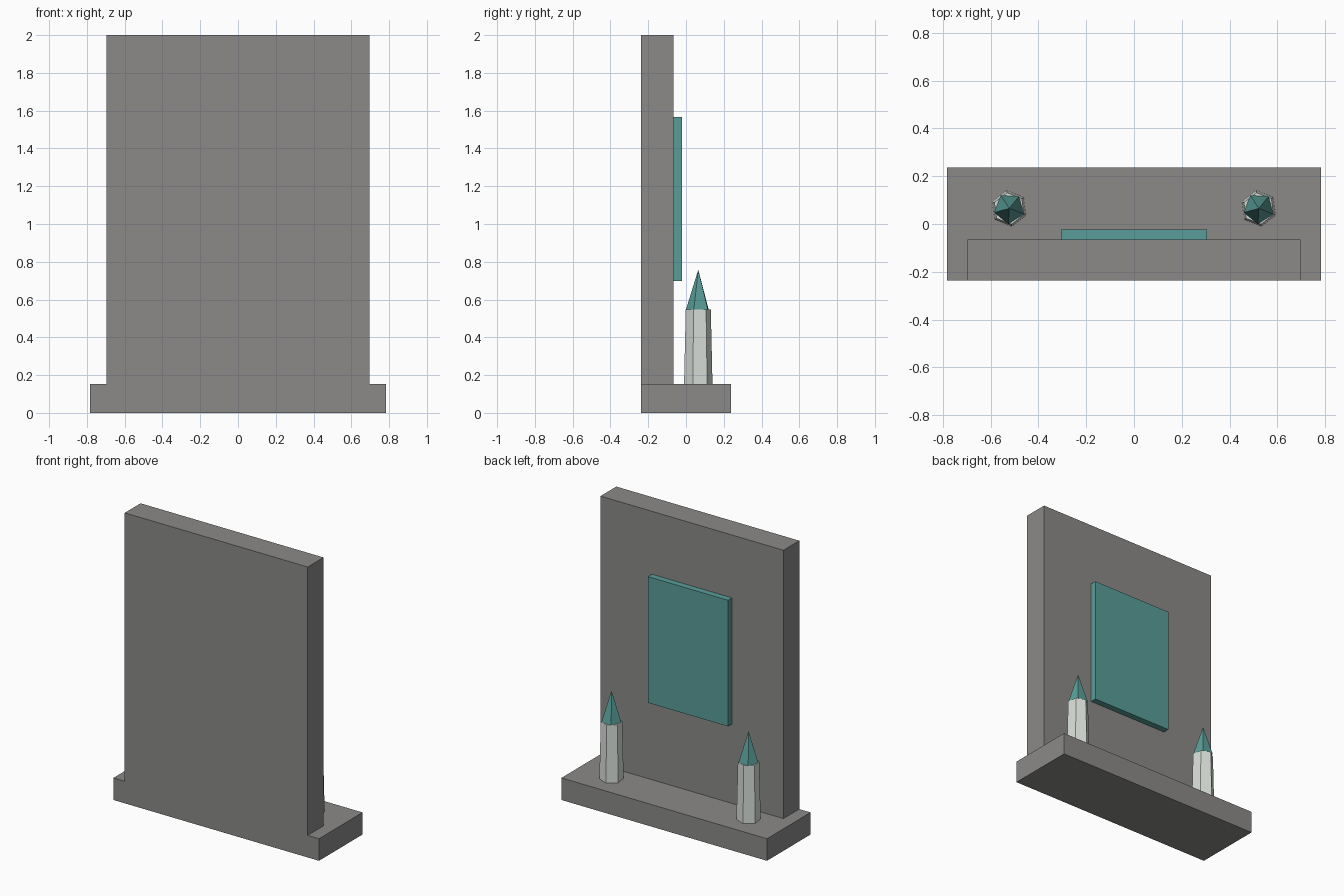
import bpy
from math import radians

if "Cube" in bpy.data.objects:
    bpy.data.objects.remove(bpy.data.objects["Cube"])


def material(name, rgb):
    mat = bpy.data.materials.new(name)
    mat.diffuse_color = (*rgb, 1.0)
    mat.use_nodes = True
    mat.node_tree.nodes["Principled BSDF"].inputs["Base Color"].default_value = mat.diffuse_color
    return mat


stone = material("dark_stone", (0.258, 0.255, 0.248))
teal = material("teal", (0.10, 0.34, 0.32))
wax = material("pale_wax", (0.70, 0.74, 0.70))


def finish(name, mat):
    obj = bpy.context.object
    obj.name = name
    obj.data.materials.append(mat)
    return obj


def box(name, x, y, z, mat):
    """Box from (min, max) ranges on each axis."""
    ranges = (x, y, z)
    bpy.ops.mesh.primitive_cube_add(size=1, location=[(a + b) / 2 for a, b in ranges])
    bpy.context.object.scale = [b - a for a, b in ranges]
    bpy.ops.object.transform_apply(location=False, rotation=False, scale=True)
    return finish(name, mat)


def taper(name, sides, r1, r2, x, y, z, turn, mat):
    """Low-poly tapered column standing between two heights."""
    bpy.ops.mesh.primitive_cone_add(
        vertices=sides, radius1=r1, radius2=r2, depth=z[1] - z[0],
        location=(x, y, (z[0] + z[1]) / 2), rotation=(0, 0, radians(turn)))
    return finish(name, mat)


# Stone plinth and upright slab, flush at the front
box("plinth", (-0.783, 0.783), (-0.237, 0.237), (0, 0.152), stone)
box("slab", (-0.697, 0.697), (-0.237, -0.065), (0.152, 2.0), stone)

# Raised panel on the back of the slab
box("panel", (-0.305, 0.305), (-0.065, -0.022), (0.698, 1.567), teal)

# Pair of six-sided candles with five-sided flames
for side, x in (("left", -0.522), ("right", 0.522)):
    taper(side + "_candle", 6, 0.076, 0.067, x, 0.065, (0.152, 0.548), 8, wax)
    taper(side + "_flame", 5, 0.065, 0, x, 0.065, (0.548, 0.758), 177, teal)
